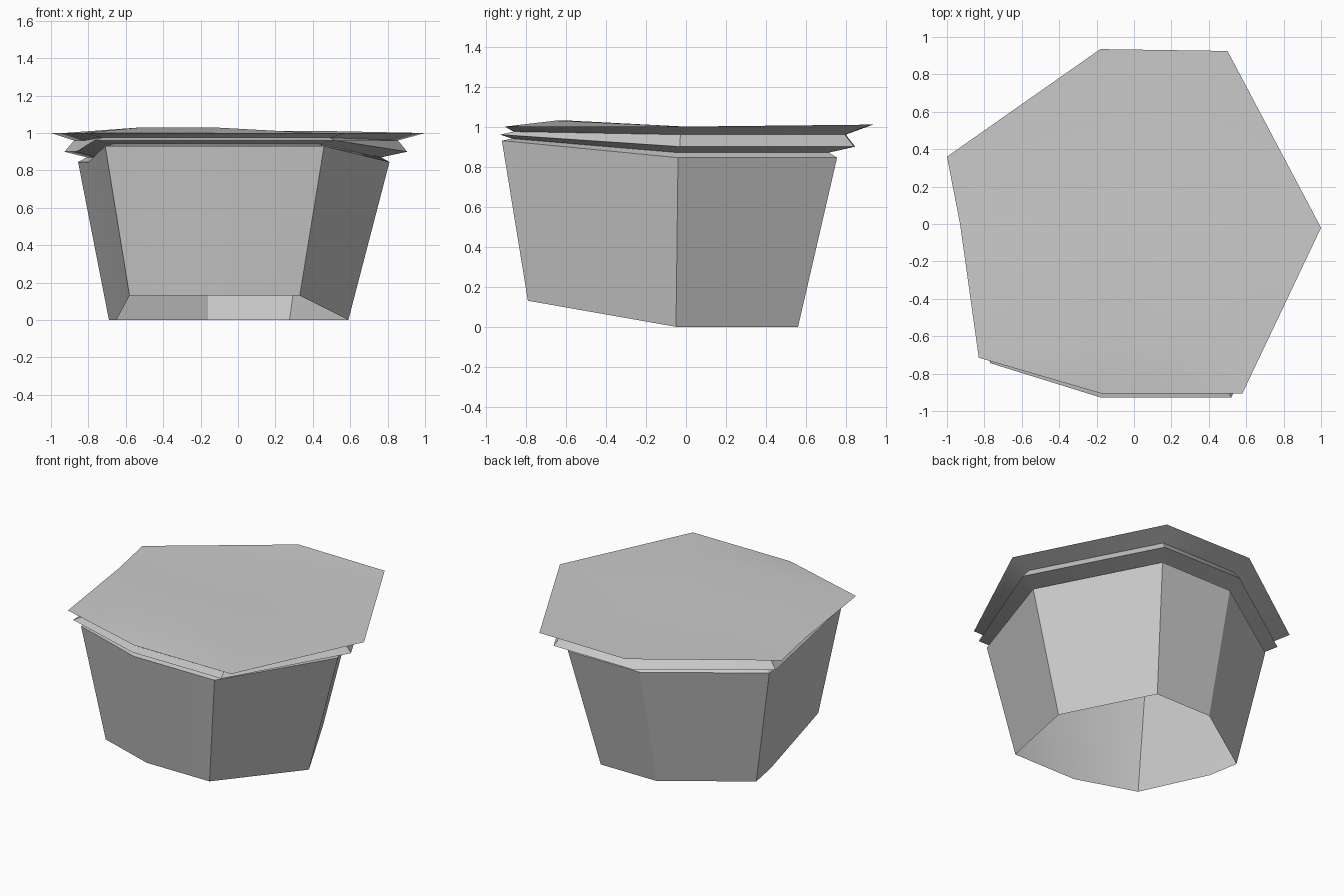
import bpy, bmesh, math
from mathutils import Vector

if "Cube" in bpy.data.objects:
    bpy.data.objects.remove(bpy.data.objects["Cube"])

# Eight-sided outlines, counter-clockwise from the front left corner
FOOT = [(-.58, -.65), (-.16, -.79), (.33, -.79), (.59, -.05),
        (.275, .56), (-.16, .56), (-.69, .20), (-.65, -.02)]
SHOULDER = [(-.71, -.74), (-.17, -.92), (.46, -.92), (.81, -.04),
            (.395, .755), (-.168, .755), (-.855, .29), (-.80, -.01)]
LID = [(-.83, -.715), (-.18, -.905), (.58, -.905), (1, -.02),
       (.5, .925), (-.18, .935), (-1, .36), (-.93, 0)]


def ring(outline, z_front, z_back, scale=1.0, dy_front=0.0):
    """Outline in 3D; the first three corners sit at the front height."""
    return [Vector((x * scale, y * scale + (dy_front if i < 3 else 0),
                    z_front if i < 3 else z_back))
            for i, (x, y) in enumerate(outline)]


def loft(name, rings, centre=None):
    bm = bmesh.new()
    loops = [[bm.verts.new(p) for p in r] for r in rings]
    for a, b in zip(loops, loops[1:]):
        for i in range(len(a)):
            j = (i + 1) % len(a)
            bm.faces.new((a[i], a[j], b[j], b[i]))
    if centre:
        c = bm.verts.new(centre)
        top = loops[-1]
        for i in range(len(top)):
            bm.faces.new((top[i], top[(i + 1) % len(top)], c))
    mesh = bpy.data.meshes.new(name)
    bm.to_mesh(mesh)
    bm.free()
    obj = bpy.data.objects.new(name, mesh)
    bpy.context.collection.objects.link(obj)
    bpy.ops.object.select_all(action='DESELECT')
    obj.select_set(True)
    bpy.context.view_layer.objects.active = obj
    bpy.ops.object.shade_smooth_by_angle(angle=math.radians(30))
    return obj


# Flared collar lies halfway between shoulder and lid
COLLAR = [((a + c) / 2, (b + d) / 2) for (a, b), (c, d) in zip(SHOULDER, LID)]
collar_top = ring(COLLAR, .975, .96, .945)

# Open-bottomed tapered body with a raised front edge
loft("bowl_body", [ring(FOOT, .13, 0), ring(SHOULDER, .93, .845),
                   ring(SHOULDER, .94, .87, .945)])

# Collar under the lid
loft("collar", [ring(SHOULDER, .94, .87, .945),
                ring(COLLAR, .96, .90, 1, -.016), collar_top])

# Lid with a slight swelling near the front left
edge = ring(LID, 1.0, 1.0)
edge[4].z = edge[5].z = 1.01
swell = ring(LID, 1.0, 1.0, .72)
swell[0] = Vector((-.52, -.58, 1.03))
swell[1].z = 1.03
loft("lid", [collar_top, edge, swell], (0, 0, 1.0))
